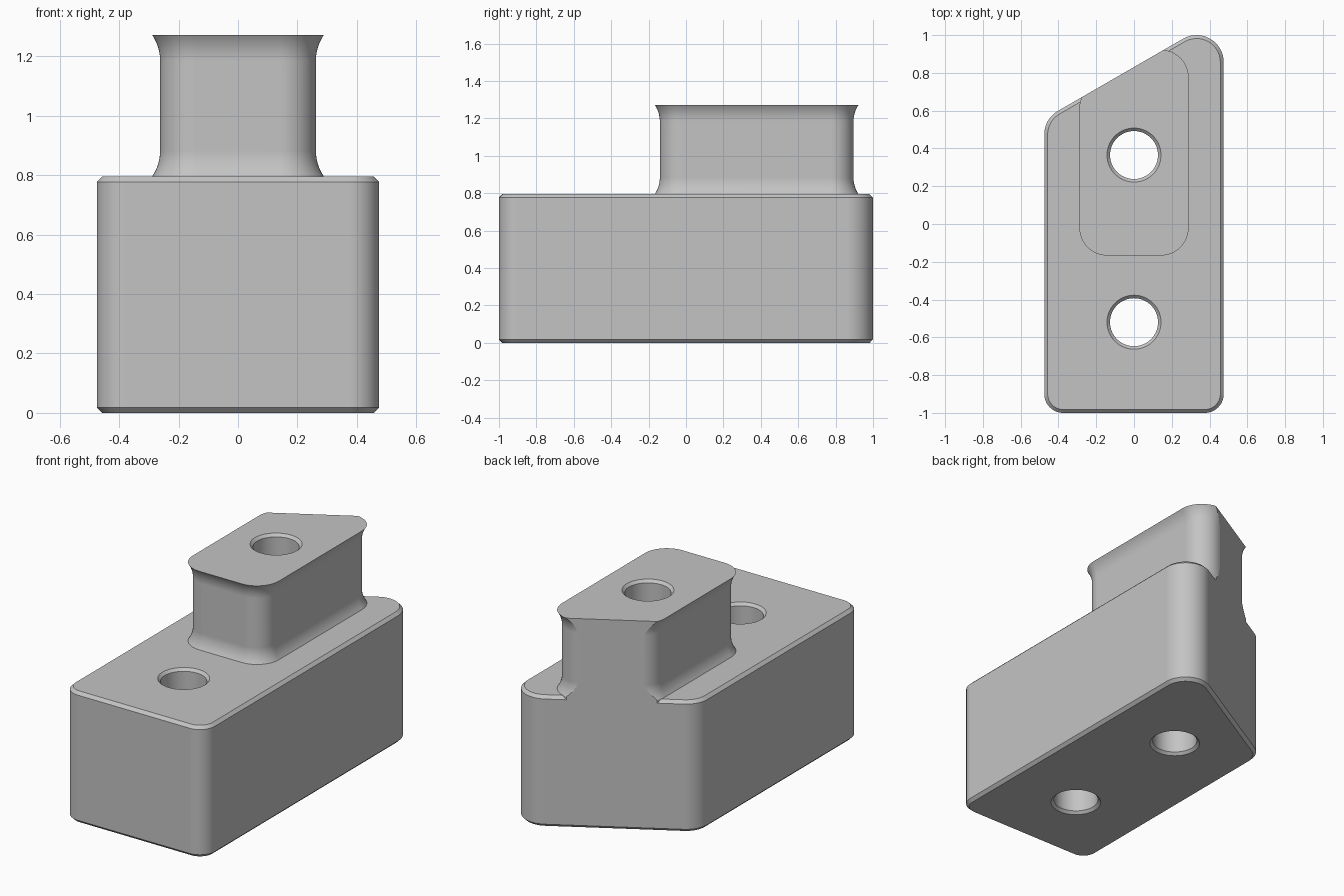
import bpy, bmesh, math
from mathutils import Vector

if "Cube" in bpy.data.objects:
    bpy.data.objects.remove(bpy.data.objects["Cube"])

SLANT = Vector((-0.5, math.sqrt(0.75), 0))   # outward normal of the angled back
SLANT_Y = 0.831                              # where the angled back crosses x = 0
BASE_TOP, NECK_TOP = 0.795, 1.272
CHAMFER = 0.018

grey = bpy.data.materials.new("plain grey")
grey.use_nodes = True
grey.diffuse_color = (0.55, 0.55, 0.55, 1)
grey.node_tree.nodes["Principled BSDF"].inputs["Base Color"].default_value = grey.diffuse_color


def outline(half_width, front, radii, shift, grow):
    """Rounded outline with an angled back, grown outward by an offset."""
    slope = -SLANT.x / SLANT.y
    back = lambda x: SLANT_Y + shift + slope * x
    w = half_width
    corners = [Vector(c) for c in ((-w, front), (w, front), (w, back(w)), (-w, back(-w)))]
    points = []
    for i, corner in enumerate(corners):
        before = (corner - corners[i - 1]).normalized()
        after = (corners[(i + 1) % 4] - corner).normalized()
        n1, n2 = Vector((before.y, -before.x)), Vector((after.y, -after.x))
        centre = corner - (n1 + n2) * radii[i] / (1 + n1.dot(n2))
        start, turn = math.atan2(n1.y, n1.x), n1.angle(n2)
        steps = 14
        for k in range(steps + 1):
            a = start + turn * k / steps
            points.append(centre + Vector((math.cos(a), math.sin(a))) * (radii[i] + grow))
    return points


def loft(name, rings):
    """Closed solid through (z, points) rings."""
    bm = bmesh.new()
    loops = [[bm.verts.new((p.x, p.y, z)) for p in pts] for z, pts in rings]
    for low, high in zip(loops, loops[1:]):
        for i in range(len(low)):
            j = (i + 1) % len(low)
            bm.faces.new((low[i], low[j], high[j], high[i]))
    bm.faces.new(loops[0][::-1])
    bm.faces.new(loops[-1])
    mesh = bpy.data.meshes.new(name)
    bm.to_mesh(mesh)
    bm.free()
    mesh.materials.append(grey)
    obj = bpy.data.objects.new(name, mesh)
    bpy.context.collection.objects.link(obj)
    return obj


# Base block with chamfered rims
base_ring = lambda grow: outline(0.475, -1, (0.1, 0.1, 0.1435, 0.1435), 0, grow)
base = loft("base_block", [
    (0, base_ring(-CHAMFER)), (CHAMFER, base_ring(0)),
    (BASE_TOP - CHAMFER, base_ring(0)), (BASE_TOP, base_ring(-CHAMFER))])

# Neck with a concave flare at foot and head
FLARE, RISE = 0.027, 0.088
RADIUS = (FLARE ** 2 + RISE ** 2) / (2 * FLARE)
curve = []
for k in range(9):
    t = RISE * k / 8
    curve.append((t, RADIUS - math.sqrt(RADIUS ** 2 - t ** 2)))
profile = [(BASE_TOP - CHAMFER, FLARE)]
profile += [(BASE_TOP + RISE - t, d) for t, d in reversed(curve)]
profile += [(NECK_TOP - RISE + t, d) for t, d in curve]
neck = loft("neck", [(z, outline(0.262, -0.14, (0.12,) * 4, 0.0015, d)) for z, d in profile])

# Trim the neck flush with the angled back
bm = bmesh.new()
bm.from_mesh(neck.data)
bmesh.ops.bisect_plane(bm, geom=bm.verts[:] + bm.edges[:] + bm.faces[:], dist=1e-6,
                       plane_co=(0, SLANT_Y, 0), plane_no=SLANT, clear_outer=True)
bmesh.ops.holes_fill(bm, edges=[e for e in bm.edges if e.is_boundary], sides=0)
bmesh.ops.recalc_face_normals(bm, faces=bm.faces[:])
bm.to_mesh(neck.data)
bm.free()


def hole_cutter(name, y, top):
    """Through hole with a countersink at both ends."""
    def circle(r):
        return [Vector((r * math.cos(a), y + r * math.sin(a)))
                for a in (math.tau * i / 64 for i in range(64))]
    r, sink, over = 0.127, 0.016, 0.02
    wide = r + sink + over
    cutter = loft(name, [(-over, circle(wide)), (sink, circle(r)),
                         (top - sink, circle(r)), (top + over, circle(wide))])
    cutter.hide_render = True
    return cutter


# Two vertical holes
back_hole = hole_cutter("back_hole_cutter", 0.365, NECK_TOP)
front_hole = hole_cutter("front_hole_cutter", -0.52, BASE_TOP)

for part, cutters in ((base, (back_hole, front_hole)), (neck, (back_hole,))):
    bpy.ops.object.select_all(action='DESELECT')
    part.select_set(True)
    bpy.context.view_layer.objects.active = part
    for cutter in cutters:
        mod = part.modifiers.new("hole", 'BOOLEAN')
        mod.operation, mod.solver, mod.object = 'DIFFERENCE', 'EXACT', cutter
        bpy.ops.object.modifier_apply(modifier=mod.name)
    bpy.ops.object.shade_smooth_by_angle(angle=math.radians(20))
    normals = part.modifiers.new("even shading", 'WEIGHTED_NORMAL')
    normals.keep_sharp = True

for cutter in (back_hole, front_hole):
    bpy.data.objects.remove(cutter)
